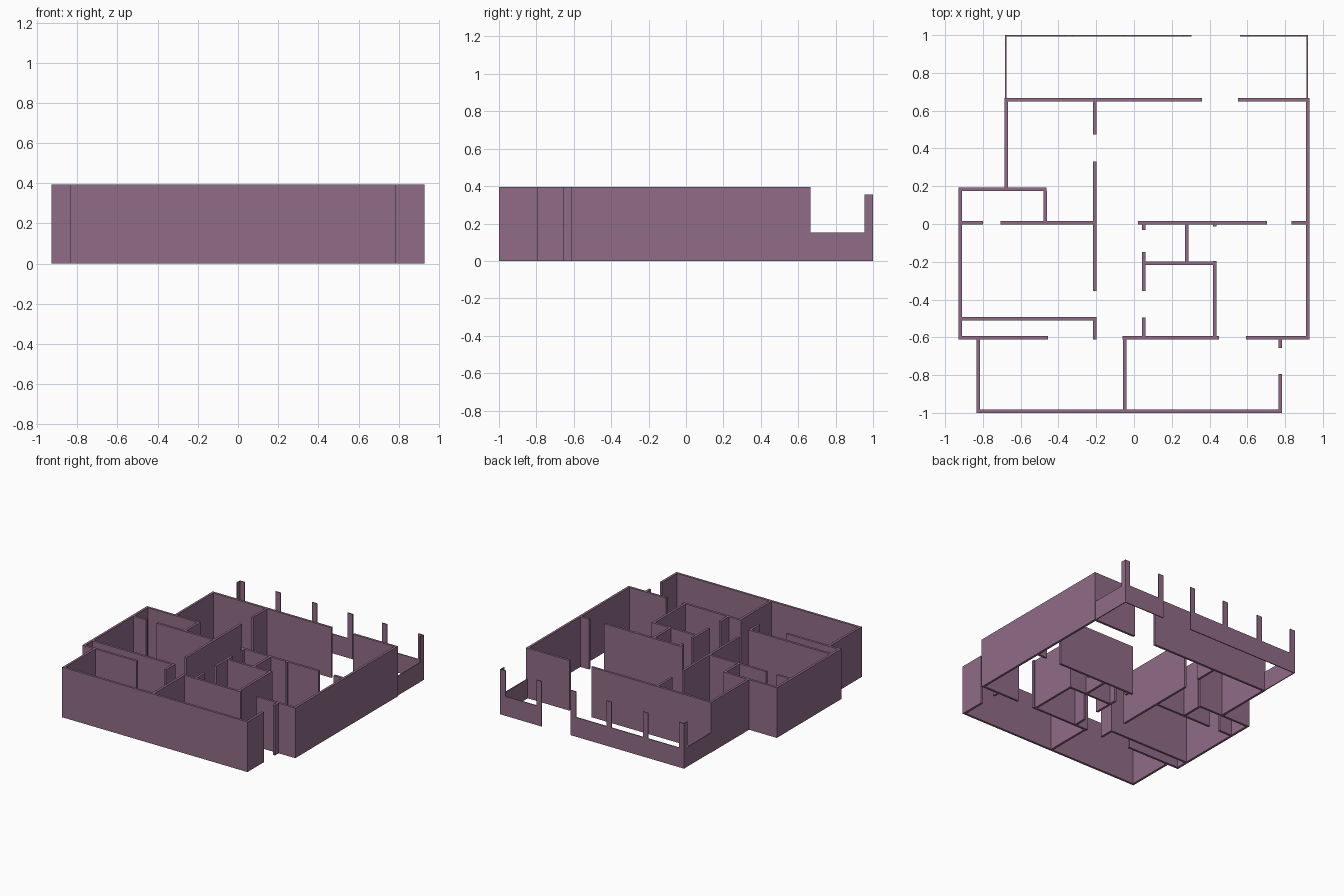
import bpy

if "Cube" in bpy.data.objects:
    bpy.data.objects.remove(bpy.data.objects["Cube"])

H = 0.395      # room wall height
T = 0.018      # room wall thickness
h = T / 2
LOW, POST = 0.153, 0.355   # porch parapet and post heights
TP, PW = 0.007, 0.045      # porch thickness and post width

mat = bpy.data.materials.new("plum_plaster")
mat.diffuse_color = (0.28, 0.15, 0.24, 1)
mat.use_nodes = True
mat.node_tree.nodes["Principled BSDF"].inputs["Base Color"].default_value = mat.diffuse_color


def box(name, x0, x1, y0, y1, z0, z1):
    bpy.ops.mesh.primitive_cube_add(
        size=1, location=((x0 + x1) / 2, (y0 + y1) / 2, (z0 + z1) / 2))
    ob = bpy.context.object
    ob.name = name
    ob.scale = (x1 - x0, y1 - y0, z1 - z0)
    bpy.ops.object.transform_apply(location=False, rotation=False, scale=True)
    ob.data.materials.append(mat)
    return ob


# Walls running left-right: y centre, then the (x0, x1) runs between openings
for name, y, runs in [
    ("back_wall", 0.657, [(-0.686, 0.36), (0.55, 0.928)]),
    ("side_room_back_wall", 0.185, [(-0.928, -0.462)]),
    ("middle_wall", 0.006, [(-0.91, -0.80), (-0.707, -0.217), (0.02, 0.705), (0.835, 0.91)]),
    ("closet_wall", -0.208, [(0.058, 0.437)]),
    ("left_room_wall", -0.502, [(-0.91, -0.199)]),
    ("front_room_wall", -0.603, [(-0.928, -0.455), (-0.062, 0.45), (0.592, 0.928)]),
    ("front_wall", -0.991, [(-0.833, 0.783)]),
]:
    for a, b in runs:
        box(name, a, b, y - h, y + h, 0, H)

# Walls running front-back: x centre, then the (y0, y1) runs between openings
for name, x, runs in [
    ("left_outer_wall", -0.919, [(-0.594, 0.176)]),
    ("back_left_wall", -0.677, [(0.194, 0.648)]),
    ("side_room_wall", -0.469, [(0.015, 0.176)]),
    ("hall_left_wall", -0.208, [(0.475, 0.648), (-0.355, 0.332), (-0.612, -0.511)]),
    ("hall_right_wall", 0.051, [(-0.033, -0.003), (-0.356, -0.148), (-0.594, -0.495)]),
    ("closet_divider", 0.28, [(-0.199, -0.003)]),
    ("bath_wall", 0.428, [(-0.012, -0.003), (-0.594, -0.197)]),
    ("right_outer_wall", 0.919, [(-0.594, 0.648)]),
    ("front_left_wall", -0.824, [(-0.982, -0.612)]),
    ("front_divider", -0.048, [(-0.982, -0.612)]),
    ("front_right_wall", 0.774, [(-0.982, -0.795), (-0.657, -0.612)]),
]:
    for a, b in runs:
        box(name, x - h, x + h, a, b, 0, H)

# Porch parapet around the back, with an opening in line with the back door
XL, XR, YB = -0.683, 0.921, 1.0
box("porch_rail_back", XL, 0.305, YB - TP, YB, 0, LOW)
box("porch_rail_back", 0.56, XR, YB - TP, YB, 0, LOW)
box("porch_rail_left", XL, XL + TP, 0.666, YB - TP, 0, LOW)
box("porch_rail_right", XR - TP, XR, 0.666, YB - TP, 0, LOW)

# Flat porch posts along the back, L-shaped at both corners
for x in (XL, -0.37, -0.05, 0.305 - PW, 0.56, XR - PW):
    box("porch_post", x, x + PW, YB - TP, YB, LOW, POST)
for x in (XL, XR - TP):
    box("porch_corner_return", x, x + TP, YB - PW, YB - TP, LOW, POST)
